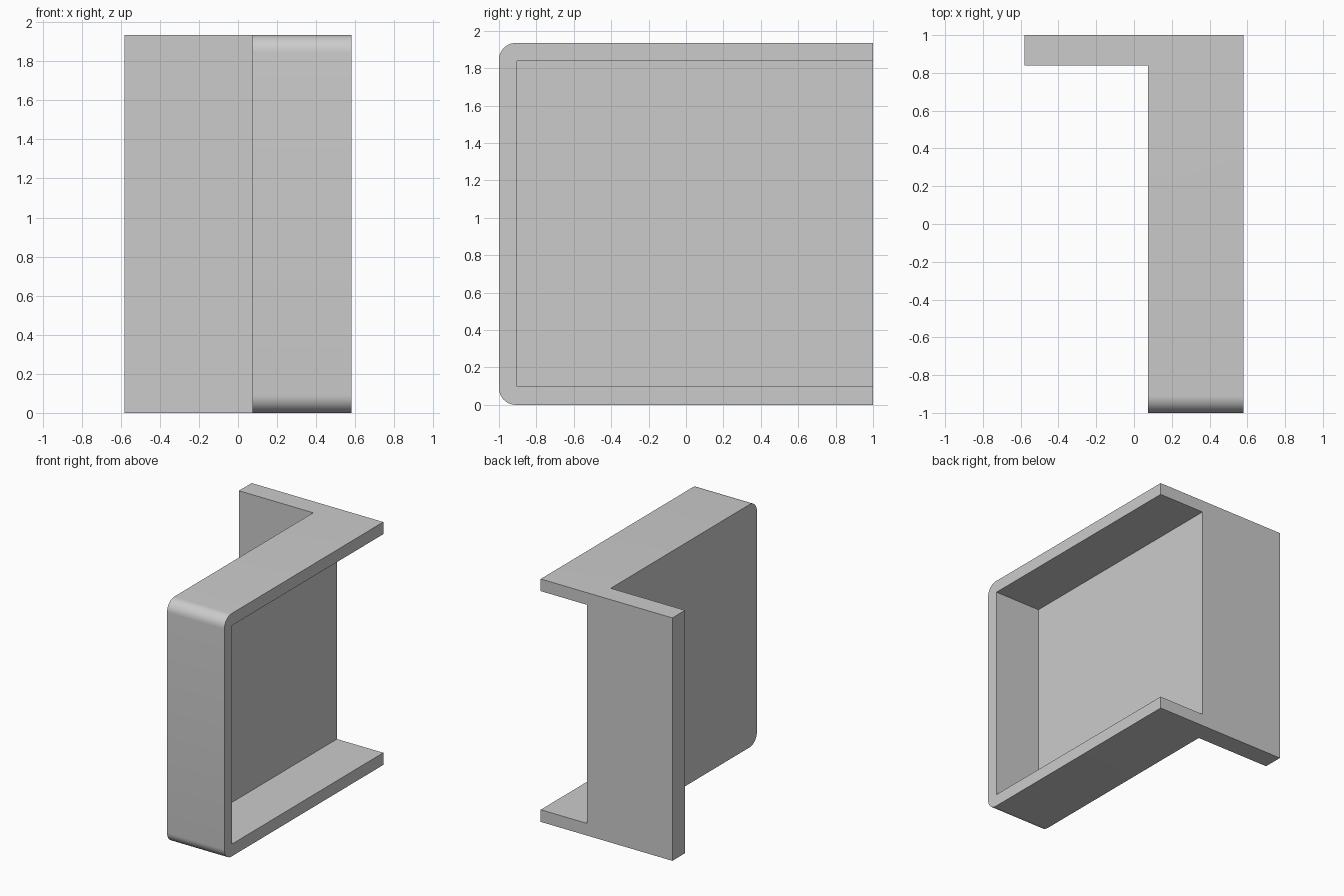
import bpy
import bmesh

cube = bpy.data.objects.get("Cube")
if cube:
    bpy.data.objects.remove(cube, do_unlink=True)

HEIGHT = 1.935
WALL = 0.097           # thickness of web and rim
X_OUT, X_WEB = 0.58, 0.075
FLANGE_Y = 0.84
CORNER = 0.09

grey = bpy.data.materials.new("plain grey")
grey.use_nodes = True
colour = (0.6, 0.6, 0.6, 1)
grey.diffuse_color = colour
grey.node_tree.nodes["Principled BSDF"].inputs["Base Color"].default_value = colour


def extrude_plan(name, plan, z0, z1, round_front=0):
    """Extrude a plan outline upward; optionally round its front top and bottom edges."""
    bm = bmesh.new()
    face = bm.faces.new([bm.verts.new((x, y, z0)) for x, y in plan])
    top = bmesh.ops.extrude_face_region(bm, geom=[face])["geom"]
    verts = [v for v in top if isinstance(v, bmesh.types.BMVert)]
    bmesh.ops.translate(bm, verts=verts, vec=(0, 0, z1 - z0))
    if round_front:
        front = min(v.co.y for v in bm.verts)
        edges = [e for e in bm.edges
                 if all(abs(v.co.y - front) < 1e-5 for v in e.verts)
                 and abs(e.verts[0].co.z - e.verts[1].co.z) < 1e-5]
        bmesh.ops.bevel(bm, geom=edges, offset=round_front, segments=10,
                        profile=0.5, affect='EDGES')
    bmesh.ops.recalc_face_normals(bm, faces=bm.faces)
    mesh = bpy.data.meshes.new(name)
    bm.to_mesh(mesh)
    bm.free()
    mesh.materials.append(grey)
    obj = bpy.data.objects.new(name, mesh)
    bpy.context.collection.objects.link(obj)
    return obj


# L-shaped body: long bracket arm plus rear side flange
body = extrude_plan("bracket_body", [
    (X_WEB, -1), (X_OUT, -1), (X_OUT, 1), (-X_OUT, 1),
    (-X_OUT, FLANGE_Y), (X_WEB, FLANGE_Y)], 0, HEIGHT, CORNER)

# Pocket, open to the right side and to the back
x_in, y_in = X_WEB + WALL, -1 + WALL
pocket = extrude_plan("pocket_cutter", [
    (x_in, y_in), (1, y_in), (1, 1.5), (x_in, 1.5)], WALL, HEIGHT - WALL)
pocket.hide_render = True

cut = body.modifiers.new("pocket", 'BOOLEAN')
cut.operation = 'DIFFERENCE'
cut.solver = 'EXACT'
cut.object = pocket

bpy.ops.object.select_all(action='DESELECT')
body.select_set(True)
bpy.context.view_layer.objects.active = body
bpy.ops.object.modifier_apply(modifier=cut.name)
bpy.data.objects.remove(pocket, do_unlink=True)

# Smooth rounded corners, crisp edges elsewhere
bpy.ops.object.shade_smooth_by_angle(angle=0.5)
